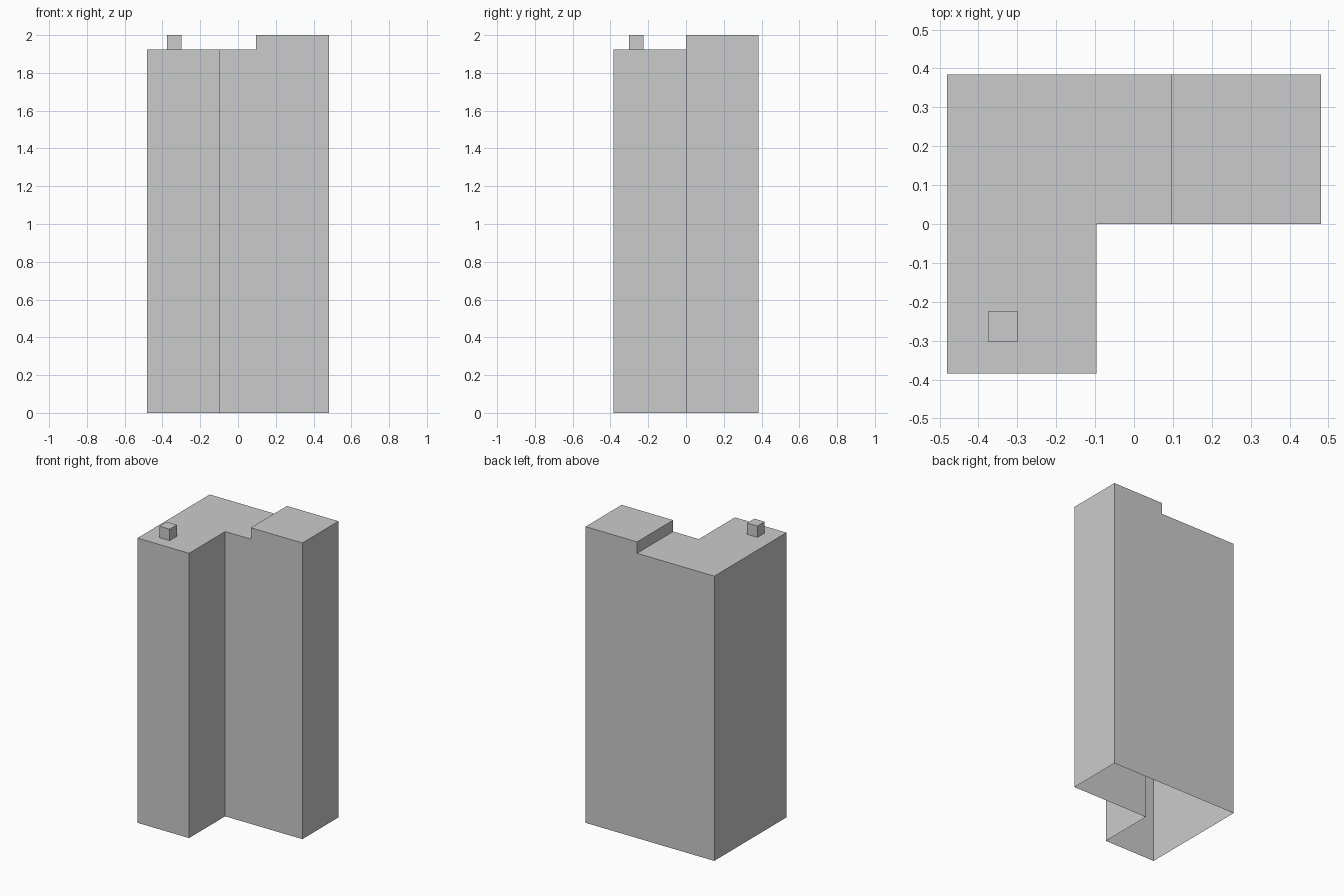
import bpy, bmesh

if "Cube" in bpy.data.objects:
    bpy.data.objects.remove(bpy.data.objects["Cube"])

HALF_W, HALF_D, INNER = 0.481, 0.385, 0.096   # half width, half depth, notch / step offset
ROOF, TOP = 1.923, 2.0


def finish(bm, name):
    # Merge coplanar panels and make an object from the mesh
    bmesh.ops.recalc_face_normals(bm, faces=bm.faces[:])
    bmesh.ops.dissolve_limit(bm, angle_limit=0.01, verts=bm.verts[:], edges=bm.edges[:])
    mesh = bpy.data.meshes.new(name)
    bm.to_mesh(mesh)
    bm.free()
    obj = bpy.data.objects.new(name, mesh)
    bpy.context.collection.objects.link(obj)
    return obj


def move_new(bm, geom, dz):
    verts = [g for g in geom if isinstance(g, bmesh.types.BMVert)]
    bmesh.ops.translate(bm, verts=verts, vec=(0, 0, dz))


# Tower shell: L-shaped roof, walls dropped to an open base
bm = bmesh.new()
plan = [(-HALF_W, -HALF_D), (-INNER, -HALF_D), (-INNER, 0), (INNER, 0),
        (HALF_W, 0), (HALF_W, HALF_D), (INNER, HALF_D), (-HALF_W, HALF_D)]
v = [bm.verts.new((x, y, ROOF)) for x, y in plan]
bm.faces.new([v[i] for i in (0, 1, 2, 3, 6, 7)])
raised = bm.faces.new(v[3:7])
rim = [e for e in bm.edges if e.is_boundary]
walls = bmesh.ops.extrude_edge_only(bm, edges=rim)
move_new(bm, walls["geom"], -ROOF)

# Raised roof section on the right wing
lift = bmesh.ops.extrude_face_region(bm, geom=[raised])
move_new(bm, lift["geom"], TOP - ROOF)
if raised.is_valid:
    bmesh.ops.delete(bm, geom=[raised], context='FACES_ONLY')
finish(bm, "tower_shell")

# Small rooftop box, open where it meets the roof
bm = bmesh.new()
bmesh.ops.create_cube(bm, size=TOP - ROOF)
bmesh.ops.translate(bm, verts=bm.verts[:], vec=(-0.337, -0.264, (TOP + ROOF) / 2))
base = min(bm.faces, key=lambda f: f.calc_center_median().z)
bmesh.ops.delete(bm, geom=[base], context='FACES_ONLY')
finish(bm, "rooftop_box")
